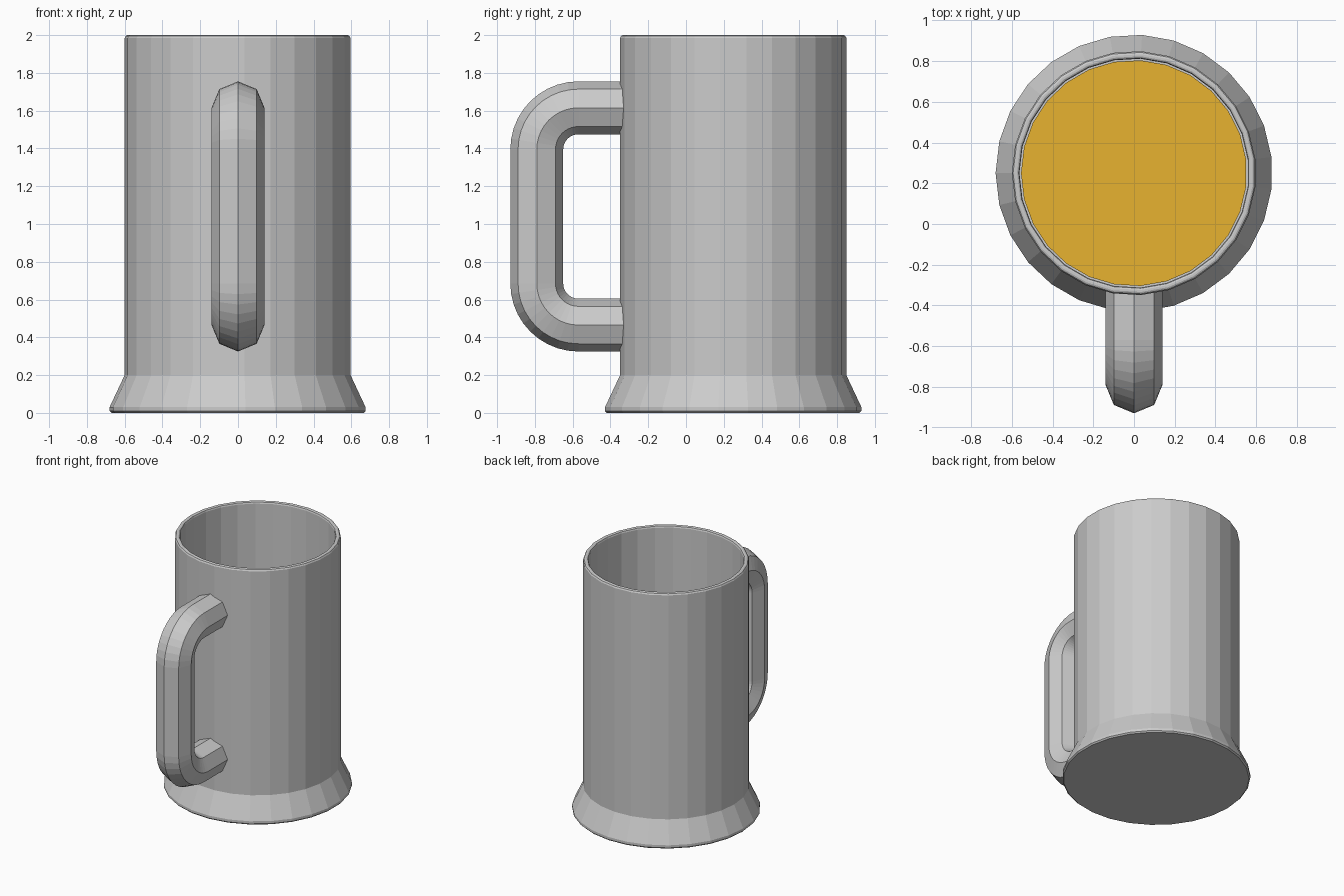
import bpy, bmesh, math
from mathutils import Vector

if "Cube" in bpy.data.objects:
    bpy.data.objects.remove(bpy.data.objects["Cube"])

SIDES = 27
CY = 0.25  # y of the mug axis


def make_object(name, bm):
    bmesh.ops.recalc_face_normals(bm, faces=bm.faces)
    mesh = bpy.data.meshes.new(name)
    bm.to_mesh(mesh)
    bm.free()
    ob = bpy.data.objects.new(name, mesh)
    bpy.context.collection.objects.link(ob)
    return ob


def bridge(bm, a, b):
    n = len(a)
    for i in range(n):
        bm.faces.new((a[i], a[(i + 1) % n], b[(i + 1) % n], b[i]))


def lathe(name, profile):
    """Revolve (radius, z) points, closing both ends with flat caps."""
    bm = bmesh.new()
    rings = []
    for r, z in profile:
        angles = [math.pi + 2 * math.pi * i / SIDES for i in range(SIDES)]
        rings.append([bm.verts.new((r * math.cos(a), CY + r * math.sin(a), z)) for a in angles])
    for a, b in zip(rings, rings[1:]):
        bridge(bm, a, b)
    bm.faces.new(rings[0])
    bm.faces.new(rings[-1])
    return make_object(name, bm)


# hollow mug body with flared foot and rounded rim
lathe("mug_body", [(0.67, 0), (0.68, 0.01), (0.68, 0.03), (0.60, 0.20),
                   (0.60, 1.985), (0.594, 1.996), (0.585, 2.0), (0.575, 2.0),
                   (0.567, 1.996), (0.563, 1.985), (0.563, 0.12)])

# drink surface inside the mug
drink = lathe("drink", [(0.555, 0.13), (0.555, 1.40)])
amber = bpy.data.materials.new("amber")
amber.diffuse_color = (0.8, 0.45, 0.03, 1)
amber.use_nodes = True
amber.node_tree.nodes["Principled BSDF"].inputs["Base Color"].default_value = amber.diffuse_color
drink.data.materials.append(amber)

# handle: octagonal section swept along a rounded C
TUBE, BEND, STEPS = 0.14, 0.22, 10
path = [(-0.33, 1.615, math.pi / 2)]  # y, z, direction of outward normal
for cz, start in ((1.395, math.pi / 2), (0.685, math.pi)):
    for i in range(STEPS + 1):
        a = start + math.pi / 2 * i / STEPS
        path.append((-0.57 + BEND * math.cos(a), cz + BEND * math.sin(a), a))
path.append((-0.33, 0.465, 1.5 * math.pi))

bm = bmesh.new()
rings = []
for y, z, a in path:
    out = Vector((0, math.cos(a), math.sin(a)))
    ring = []
    for k in range(8):
        t = k * math.pi / 4
        ring.append(bm.verts.new(Vector((TUBE * math.sin(t), y, z)) + out * TUBE * math.cos(t)))
    rings.append(ring)
for a, b in zip(rings, rings[1:]):
    bridge(bm, a, b)
bm.faces.new(rings[0])
bm.faces.new(rings[-1])
make_object("handle", bm)
